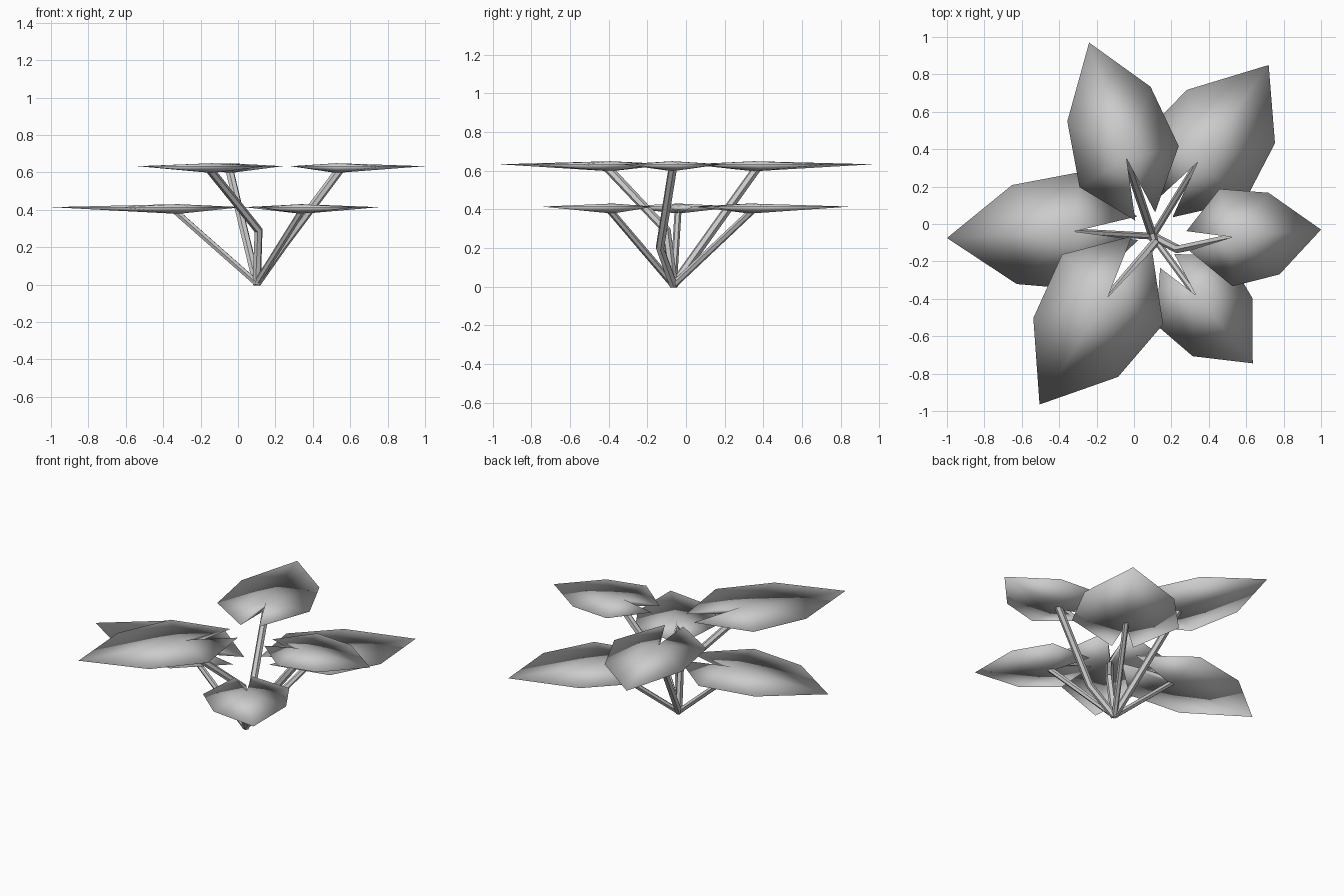
import bpy
from mathutils import Vector

if "Cube" in bpy.data.objects:
    bpy.data.objects.remove(bpy.data.objects["Cube"])

BASE = (0.10, -0.065, 0.008)

# name, notch apex, tip, half-width vector, rim height, stem radius, stem bend
LEAVES = [
    ("back_left_upper", (-.04, .35), (-.24, .97), (.265, .11), .633, .023, None),
    ("right_upper", (.525, -.07), (1.0, -.03), (-.035, .26), .633, .023, (.235, -.135, .20)),
    ("front_left_upper", (-.14, -.39), (-.505, -.965), (.27, -.187), .633, .023, (.11, -.10, .29)),
    ("left_lower", (-.32, -.04), (-1.0, -.075), (.015, -.315), .414, .018, None),
    ("front_right_lower", (.33, -.38), (.635, -.745), (.19, .185), .414, .018, None),
    ("back_right_lower", (.34, .33), (.72, .85), (.28, -.17), .414, .018, None),
]

# Half outline as (along, across): tip shoulder, widest point, rear lobe
HALF = [(.47, .84), (-.07, 1.0), (-.50, .20)]


def make_leaf(name, apex, tip, wide, z):
    """Notched lens: one rim, ridge above and keel below the notch apex."""
    a, w = Vector(apex), Vector(wide)
    u = Vector(tip) - a
    outline = [(s, t) for s, t in reversed(HALF)] + [(1, 0)] + [(s, -t) for s, t in HALF]
    verts = [(*(a + u * s + w * t), z) for s, t in outline]
    n = len(verts)
    verts += [(*a, z + .016), (*a, z - .036)]
    top, low = n, n + 1
    # outline direction depends on the side the width vector points to
    flip = u.x * w.y - u.y * w.x > 0
    faces = []
    for i in range(n - 1):
        faces += [(top, i, i + 1), (low, i + 1, i)]
    faces += [(0, top, low), (n - 1, low, top)]
    if flip:
        faces = [f[::-1] for f in faces]
    me = bpy.data.meshes.new(name)
    me.from_pydata(verts, [], faces)
    me.polygons.foreach_set("use_smooth", [True] * len(faces))
    me.update()
    ob = bpy.data.objects.new(name, me)
    bpy.context.collection.objects.link(ob)


def make_stem(name, points, radius):
    cu = bpy.data.curves.new(name, 'CURVE')
    cu.dimensions = '3D'
    cu.bevel_depth = radius
    cu.bevel_resolution = 1
    cu.use_fill_caps = True
    sp = cu.splines.new('POLY')
    sp.points.add(len(points) - 1)
    for p, co in zip(sp.points, points):
        p.co = (*co, 1)
    ob = bpy.data.objects.new(name, cu)
    bpy.context.collection.objects.link(ob)
    bpy.ops.object.select_all(action='DESELECT')
    ob.select_set(True)
    bpy.context.view_layer.objects.active = ob
    bpy.ops.object.convert(target='MESH')
    bpy.ops.object.shade_smooth_by_angle()


for name, apex, tip, wide, z, radius, bend in LEAVES:
    make_leaf(name + "_leaf", apex, tip, wide, z)
    end = Vector(apex) + (Vector(tip) - Vector(apex)).normalized() * .02
    path = [BASE] + ([bend] if bend else []) + [(*end, z - .018)]
    make_stem(name + "_stem", path, radius)
